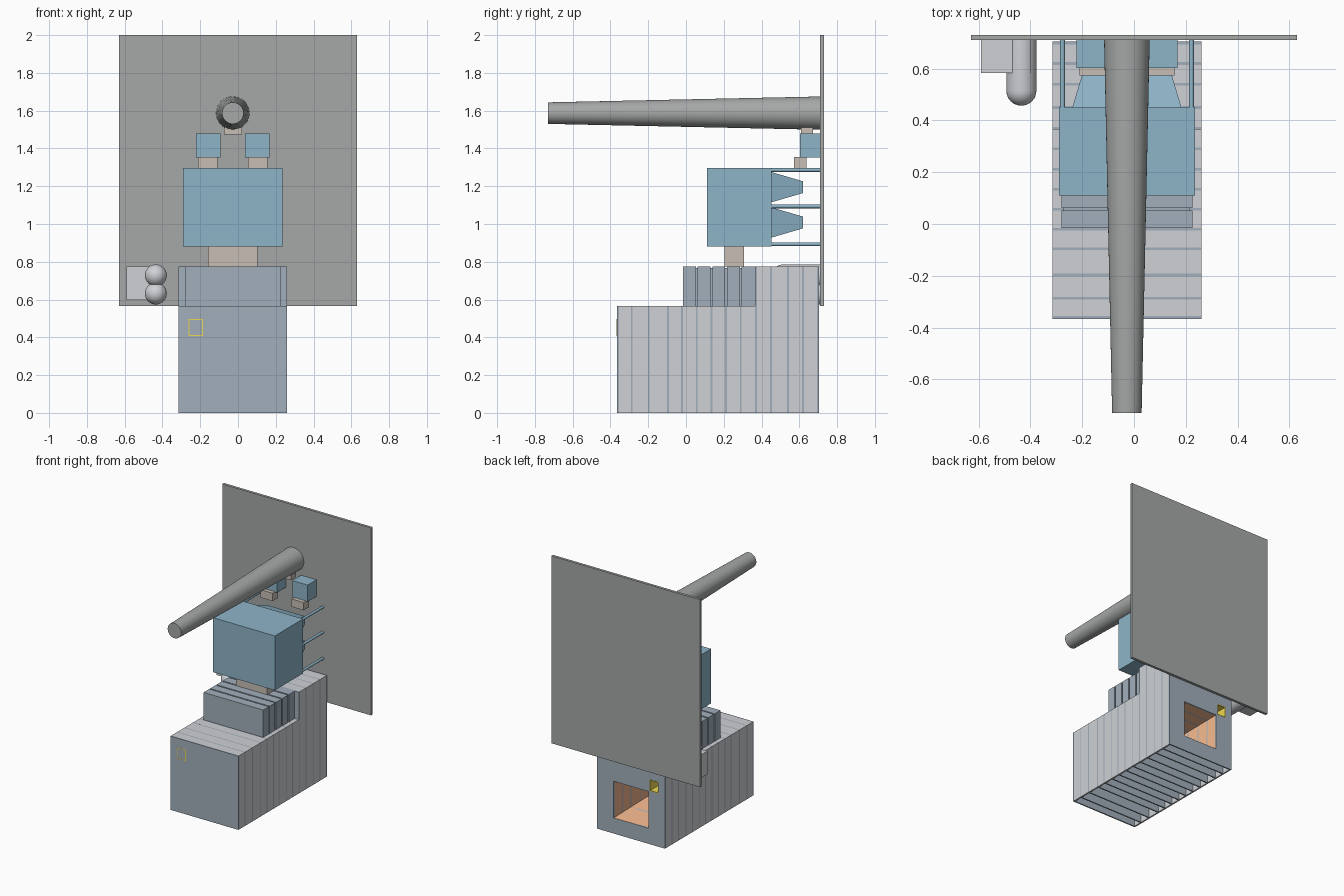
import bpy, bmesh, math
from mathutils import Vector, Matrix

if "Cube" in bpy.data.objects:
    bpy.data.objects.remove(bpy.data.objects["Cube"])

CX = -0.0275          # shared centre line of the machinery


def material(name, rgb):
    m = bpy.data.materials.new(name)
    m.diffuse_color = (*rgb, 1)
    m.use_nodes = True
    m.node_tree.nodes["Principled BSDF"].inputs["Base Color"].default_value = m.diffuse_color
    return m


BLUE = material("blue", (0.27, 0.46, 0.58))
SLATE = material("slate", (0.36, 0.43, 0.50))
PALE = material("pale_grey", (0.62, 0.64, 0.67))
BEIGE = material("beige", (0.58, 0.52, 0.46))
ORANGE = material("orange", (0.85, 0.45, 0.25))
YELLOW = material("yellow", (0.85, 0.68, 0.08))
GREY = material("grey", (0.38, 0.39, 0.39))


def finish(bm, name, mat=None, smooth=False):
    bmesh.ops.recalc_face_normals(bm, faces=bm.faces)
    me = bpy.data.meshes.new(name)
    bm.to_mesh(me)
    bm.free()
    ob = bpy.data.objects.new(name, me)
    bpy.context.collection.objects.link(ob)
    if mat:
        me.materials.append(mat)
    if smooth:
        bpy.ops.object.select_all(action='DESELECT')
        ob.select_set(True)
        bpy.context.view_layer.objects.active = ob
        bpy.ops.object.shade_smooth_by_angle(angle=math.radians(35))
    return ob


def add_box(bm, x0, x1, y0, y1, z0, z1):
    m = Matrix.Translation(((x0 + x1) / 2, (y0 + y1) / 2, (z0 + z1) / 2)) @ \
        Matrix.Diagonal((x1 - x0, y1 - y0, z1 - z0, 1))
    bmesh.ops.create_cube(bm, size=1, matrix=m)


def box(name, mat, *bounds):
    bm = bmesh.new()
    add_box(bm, *bounds)
    return finish(bm, name, mat)


def cone_y(name, mat, x, z, y0, y1, r0, r1, sides):
    # round bar along y, radius r0 at y0 and r1 at y1
    bm = bmesh.new()
    m = Matrix.Translation((x, (y0 + y1) / 2, z)) @ Matrix.Rotation(-math.pi / 2, 4, 'X')
    bmesh.ops.create_cone(bm, cap_ends=True, segments=sides, radius1=r0, radius2=r1,
                          depth=y1 - y0, matrix=m)
    return finish(bm, name, mat, True)


def taper_y(name, mat, x, z, ya, sa, yb, sb, caps=True):
    # rectangular frustum along y; sa and sb are (half width, half height)
    bm = bmesh.new()
    rings = []
    for y, (hx, hz) in ((ya, sa), (yb, sb)):
        rings.append([bm.verts.new((x + i * hx, y, z + k * hz))
                      for i, k in ((-1, -1), (1, -1), (1, 1), (-1, 1))])
    a, b = rings
    for i in range(4):
        j = (i + 1) % 4
        bm.faces.new((a[i], a[j], b[j], b[i]))
    if caps:
        bm.faces.new(a)
    bm.faces.new(b)
    return finish(bm, name, mat)


# back wall and tapered beam
box("back_wall", GREY, -0.63, 0.63, 0.71, 0.73, 0.565, 2.0)
cone_y("tapered_beam", GREY, CX, 1.587, -0.73, 0.71, 0.057, 0.088, 64)

# main blue housing with two rear horns
box("main_housing", BLUE, -0.29, 0.235, 0.11, 0.452, 0.88, 1.297)
for label, z in (("lower", 1.008), ("upper", 1.195)):
    taper_y(label + "_horn", BLUE, CX, z, 0.452, (0.21, 0.08), 0.62, (0.16, 0.031))

# rods holding the housing to the wall
for i, z in enumerate((0.893, 1.093, 1.286)):
    for side, s in (("left", -1), ("right", 1)):
        cone_y(f"{side}_support_rod_{i + 1}", BLUE, CX + s * 0.249, z, 0.45, 0.71, 0.01, 0.01, 12)

# two small boxes with their couplings
for side, s in (("left", -1), ("right", 1)):
    x = CX + s * 0.13
    box(side + "_upper_box", BLUE, x - 0.065, x + 0.065, 0.603, 0.71, 1.352, 1.48)
    x = CX + s * 0.132
    box(side + "_coupling", BEIGE, x - 0.051, x + 0.051, 0.573, 0.637, 1.295, 1.355)
box("beam_coupling", BEIGE, -0.075, 0.02, 0.61, 0.672, 1.475, 1.512)
box("base_coupling", BEIGE, -0.16, 0.103, 0.205, 0.307, 0.775, 0.88)

# pale side box and the two round-nosed tanks
box("side_box", PALE, -0.59, -0.40, 0.583, 0.71, 0.597, 0.775)
for label, z in (("lower", 0.632), ("upper", 0.728)):
    bm = bmesh.new()
    rot = Matrix.Translation((-0.435, 0.515, z)) @ Matrix.Rotation(math.pi / 2, 4, 'X')
    bmesh.ops.create_uvsphere(bm, u_segments=32, v_segments=16, radius=0.058, matrix=rot)
    for v in bm.verts:                       # stretch the rear half to the wall
        if v.co.y > 0.516:
            d = Vector((v.co.x + 0.435, 0, v.co.z - z))
            if d.length > 1e-4:
                d = d.normalized() * 0.058
            v.co = (-0.435 + d.x, 0.71, z + d.z)
    bmesh.ops.remove_doubles(bm, verts=bm.verts, dist=1e-5)
    finish(bm, label + "_tank", PALE, True)

# base: hollow bays, open underneath, parted by divider plates
X0, X1, T = -0.315, 0.26, 0.012
UX0, UX1 = -0.28, 0.225
LOW, HIGH = 0.565, 0.775
lines = [-0.361, -0.287, -0.197, -0.096, -0.021, 0.057, 0.134, 0.212, 0.29, 0.37,
         0.45, 0.54, 0.62, 0.699]
H = 0.005
shell, upper, plates = bmesh.new(), bmesh.new(), bmesh.new()
for i, y in enumerate(lines):
    tall = y > 0.36
    add_box(plates, X0, X1, y - H, y + H, 0, HIGH if tall else LOW)
    if i == len(lines) - 1:
        break
    a, b = y + H, lines[i + 1] - H
    top = HIGH if tall else LOW
    add_box(shell, X0, X0 + T, a, b, 0, top)
    add_box(shell, X1 - T, X1, a, b, 0, top)
    add_box(shell, X0 + T, X1 - T, a, b, top - T, top)
    if -0.03 < y < 0.36:                     # narrower raised bays
        add_box(upper, UX0, UX1, a, b, LOW, HIGH)
        add_box(upper, UX0 + 0.008, UX1 - 0.008, b, b + 2 * H, LOW, HIGH - 0.008)
finish(shell, "base_bay_shells", PALE)
finish(upper, "raised_bays", SLATE)
dividers = finish(plates, "base_dividers", SLATE)

# openings through the dividers for the duct and the tube
DZ, NEAR, FAR = 0.26, (0.147, 0.14), (0.035, 0.035)
TX, TZ = -0.223, 0.452
slope = (NEAR[0] - FAR[0]) / 0.6
slope_z = (NEAR[1] - FAR[1]) / 0.6
e = 0.02
cutters = [
    taper_y("duct_cutter", None, CX, DZ, 0.704 + e,
            (NEAR[0] + slope * e, NEAR[1] + slope_z * e), 0.104, FAR),
    box("tube_cutter", None, TX - 0.038, TX + 0.038, -0.5, 0.8, TZ - 0.044, TZ + 0.044),
]
bpy.context.view_layer.objects.active = dividers
for c in cutters:
    c.hide_render = True
    m = dividers.modifiers.new("opening", 'BOOLEAN')
    m.operation, m.object, m.solver = 'DIFFERENCE', c, 'EXACT'
    bpy.ops.object.modifier_apply(modifier=m.name)
    bpy.data.objects.remove(c)

# orange tapering duct, open at the back
taper_y("orange_duct", ORANGE, CX, DZ, 0.704, NEAR, 0.104, FAR, caps=False)

# yellow thin-walled tube with a front plug
bm = bmesh.new()
w = 0.005
y0, y1 = -0.367, 0.705
for s in (-1, 1):
    x = TX + s * (0.038 - w / 2)
    add_box(bm, x - w / 2, x + w / 2, y0, y1, TZ - 0.044, TZ + 0.044)
    z = TZ + s * (0.044 - w / 2)
    add_box(bm, TX - 0.038 + w, TX + 0.038 - w, y0, y1, z - w / 2, z + w / 2)
finish(bm, "yellow_tube", YELLOW)
box("tube_front_plug", SLATE, TX - 0.033, TX + 0.033, -0.366, -0.356, TZ - 0.039, TZ + 0.039)
